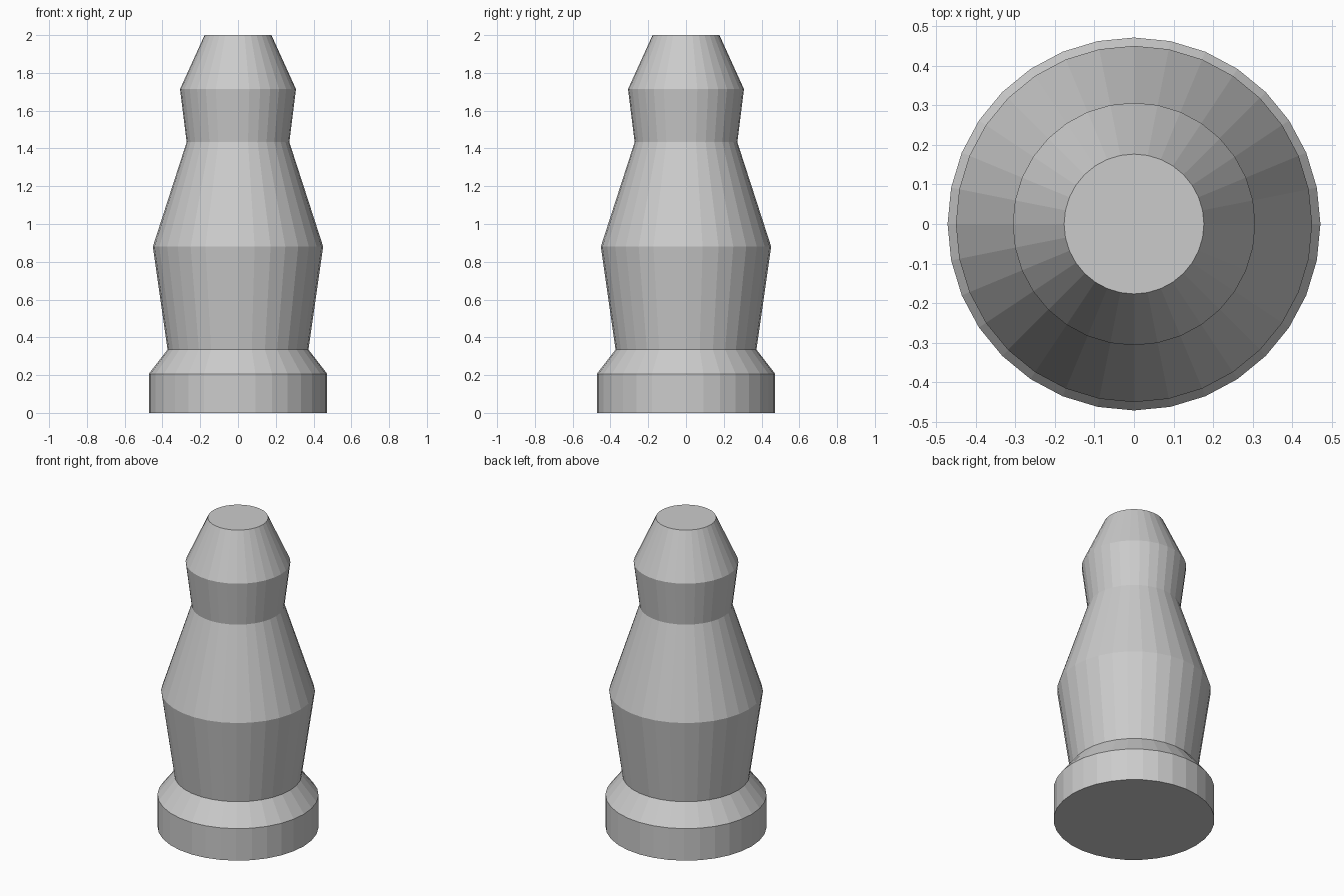
import bpy, bmesh
from math import cos, sin, tau

if "Cube" in bpy.data.objects:
    bpy.data.objects.remove(bpy.data.objects["Cube"])

SIDES = 32

# Half-profile (radius, height) from foot to flat top
PROFILE = [
    (0.472, 0.0),    # base disc
    (0.472, 0.207),
    (0.373, 0.335),  # base bevel to lower waist
    (0.451, 0.88),   # body bulge
    (0.272, 1.433),  # neck
    (0.307, 1.714),  # head rim
    (0.177, 2.0),    # flat top
]


def lathe(name, profile, sides):
    """Spin a profile around z into a closed, flat-shaded solid."""
    bm = bmesh.new()
    rings = [[bm.verts.new((r * cos(tau * i / sides), r * sin(tau * i / sides), z))
              for i in range(sides)] for r, z in profile]
    for low, high in zip(rings, rings[1:]):
        for i in range(sides):
            j = (i + 1) % sides
            bm.faces.new((low[i], low[j], high[j], high[i]))
    bm.faces.new(rings[0][::-1])
    bm.faces.new(rings[-1])
    mesh = bpy.data.meshes.new(name)
    bm.to_mesh(mesh)
    bm.free()
    obj = bpy.data.objects.new(name, mesh)
    bpy.context.collection.objects.link(obj)
    return obj


# Whole turned piece as one solid
lathe("turned_post", PROFILE, SIDES)
